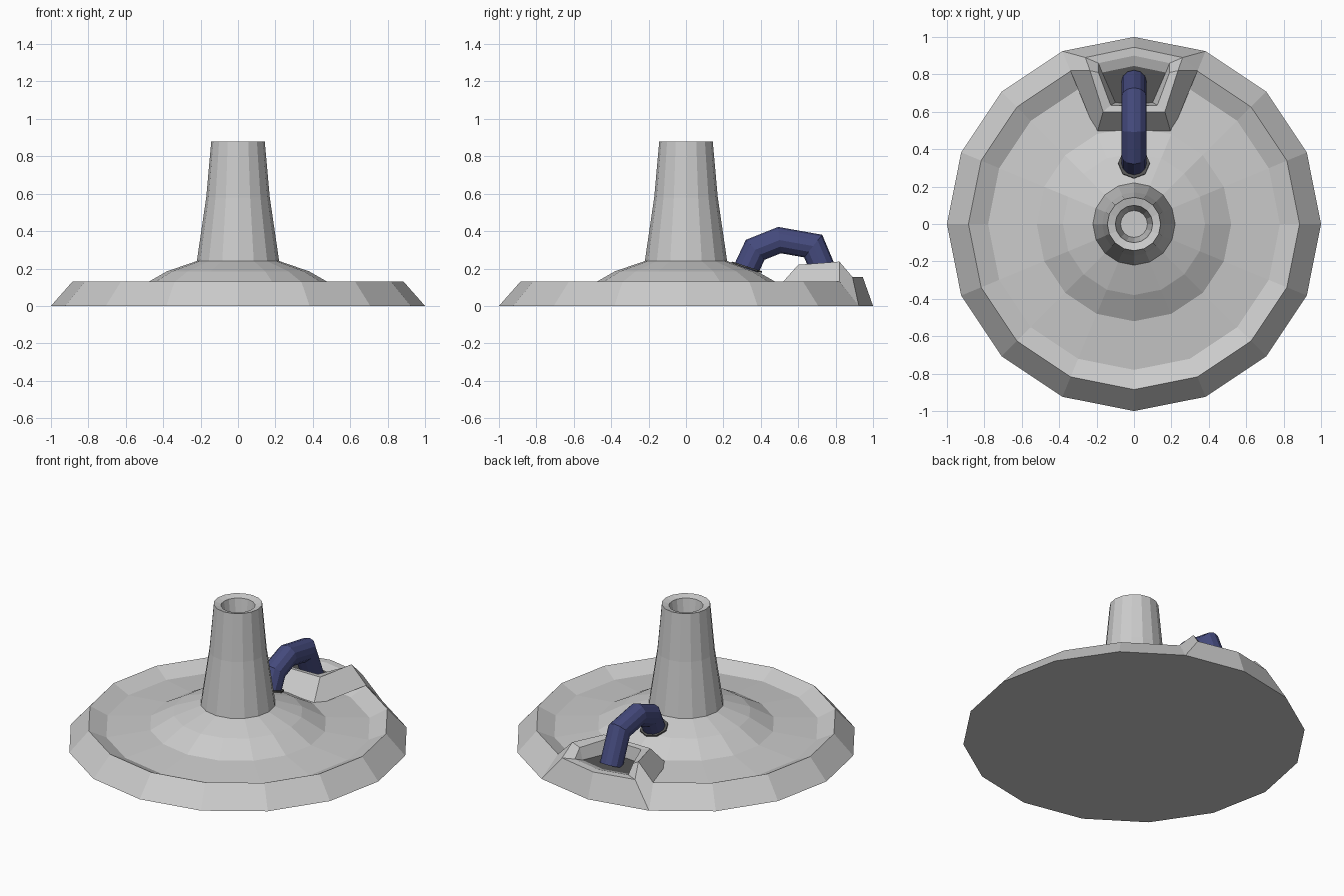
import bpy, bmesh, math
from mathutils import Matrix, Vector

old = bpy.data.objects.get("Cube")
if old:
    bpy.data.objects.remove(old, do_unlink=True)


def material(name, rgb):
    m = bpy.data.materials.new(name)
    m.use_nodes = True
    m.diffuse_color = (*rgb, 1)
    bsdf = next(n for n in m.node_tree.nodes if n.type == 'BSDF_PRINCIPLED')
    bsdf.inputs["Base Color"].default_value = (*rgb, 1)
    return m


GREY = material("light grey", (0.6, 0.6, 0.6))
DARK = material("dark grey", (0.09, 0.09, 0.09))
BLUE = material("navy blue", (0.06, 0.07, 0.21))


def finish(name, bm, *mats):
    bmesh.ops.recalc_face_normals(bm, faces=bm.faces)
    mesh = bpy.data.meshes.new(name)
    bm.to_mesh(mesh)
    bm.free()
    for m in mats:
        mesh.materials.append(m)
    obj = bpy.data.objects.new(name, mesh)
    bpy.context.collection.objects.link(obj)
    return obj


def lathe(name, profile, mat, sides=16):
    """Turn (radius, height) points round z and cap both ends."""
    bm = bmesh.new()
    rings = []
    for r, z in profile:
        angles = [math.tau * i / sides for i in range(sides)]
        rings.append([bm.verts.new((r * math.cos(a), r * math.sin(a), z)) for a in angles])
    for low, high in zip(rings, rings[1:]):
        for i in range(sides):
            j = (i + 1) % sides
            bm.faces.new((low[i], low[j], high[j], high[i]))
    bm.faces.new(rings[0])
    bm.faces.new(rings[-1])
    return finish(name, bm, mat)


# Dished base, domed hub and hollow tapered post, turned in one piece
lathe("base_and_post", [
    (1, 0), (0.885, 0.13), (0.78, 0.08), (0.52, 0.105), (0.38, 0.185),
    (0.22, 0.24), (0.17, 0.58), (0.143, 0.88), (0.10, 0.868), (0.072, 0.68)], GREY)

# Half of the cable housing; the other half is mirrored
points = {
    "base_mid": (0, 0.48, 0.085), "base_front": (0.2, 0.48, 0.085),
    "base_side": (0.34, 0.82, 0.13), "foot": (0.383, 0.924, 0), "foot_mid": (0, 1, 0),
    "top_mid": (0, 0.6, 0.22), "top_front": (0.165, 0.6, 0.22),
    "crest": (0.235, 0.82, 0.237), "back": (0.26, 0.89, 0.155), "back_mid": (0, 0.945, 0.155),
    "rim_mid": (0, 0.63, 0.215), "rim_front": (0.125, 0.635, 0.215),
    "rim_side": (0.19, 0.81, 0.21), "rim_back": (0.19, 0.86, 0.155), "rim_back_mid": (0, 0.9, 0.155),
    "floor_mid": (0, 0.64, 0.135), "floor_front": (0.1, 0.65, 0.135),
    "floor_back": (0.17, 0.81, 0.135), "floor_back_mid": (0, 0.845, 0.135)}
faces = [
    "base_mid base_front top_front top_mid",
    "base_front base_side crest top_front",
    "base_side foot back", "base_side back crest",
    "foot foot_mid back_mid back",
    "top_mid top_front rim_front rim_mid",
    "top_front crest rim_side rim_front",
    "crest back rim_back rim_side",
    "back back_mid rim_back_mid rim_back",
    "rim_mid rim_front floor_front floor_mid",
    "rim_front rim_side floor_back floor_front",
    "rim_side rim_back floor_back",
    "rim_back rim_back_mid floor_back_mid floor_back",
    "floor_mid floor_front floor_back floor_back_mid"]
bm = bmesh.new()
verts = {key: bm.verts.new(co) for key, co in points.items()}
for names in faces:
    face = bm.faces.new([verts[n] for n in names.split()])
    # The recess floor is dark
    face.material_index = int(all(n.startswith("floor") for n in names.split()))
geom = bm.verts[:] + bm.edges[:] + bm.faces[:]
bmesh.ops.mirror(bm, geom=geom, axis='X', merge_dist=0.001)
bmesh.ops.remove_doubles(bm, verts=bm.verts, dist=0.001)
housing = finish("cable_housing", bm, GREY, DARK)
# Keep the open shell facing outward
top_face = max(housing.data.polygons, key=lambda p: abs(p.normal.z))
if top_face.normal.z < 0:
    housing.data.flip_normals()

# Dark opening in the hub where the cable enters
bm = bmesh.new()
slope = Vector((0, 0.325, 1)).normalized()
place = Matrix.Translation((0, 0.325, 0.207)) @ Vector((0, 0, 1)).rotation_difference(slope).to_matrix().to_4x4()
bmesh.ops.create_cone(bm, cap_ends=True, segments=8, radius1=0.085, radius2=0.085, depth=0.009, matrix=place)
finish("cable_opening", bm, DARK)

# Arched cable, swept with mitred joints
path = [Vector((0, y, z)) for y, z in
        [(0.29, 0.13), (0.37, 0.30), (0.5, 0.352), (0.68, 0.32), (0.76, 0.13)]]
SIDES, RADIUS = 12, 0.068
bm = bmesh.new()
rings = []
for i, p in enumerate(path):
    before = (p - path[i - 1]).normalized() if i else (path[1] - p).normalized()
    after = (path[i + 1] - p).normalized() if i < len(path) - 1 else before
    tangent = (before + after).normalized()
    up = Vector((1, 0, 0)).cross(tangent) / tangent.dot(before)
    ring = []
    for k in range(SIDES):
        a = math.tau * k / SIDES
        ring.append(bm.verts.new(p + RADIUS * (Vector((math.cos(a), 0, 0)) + up * math.sin(a))))
    rings.append(ring)
for low, high in zip(rings, rings[1:]):
    for k in range(SIDES):
        j = (k + 1) % SIDES
        bm.faces.new((low[k], low[j], high[j], high[k]))
bm.faces.new(rings[0])
bm.faces.new(rings[-1])
finish("cable", bm, BLUE)
